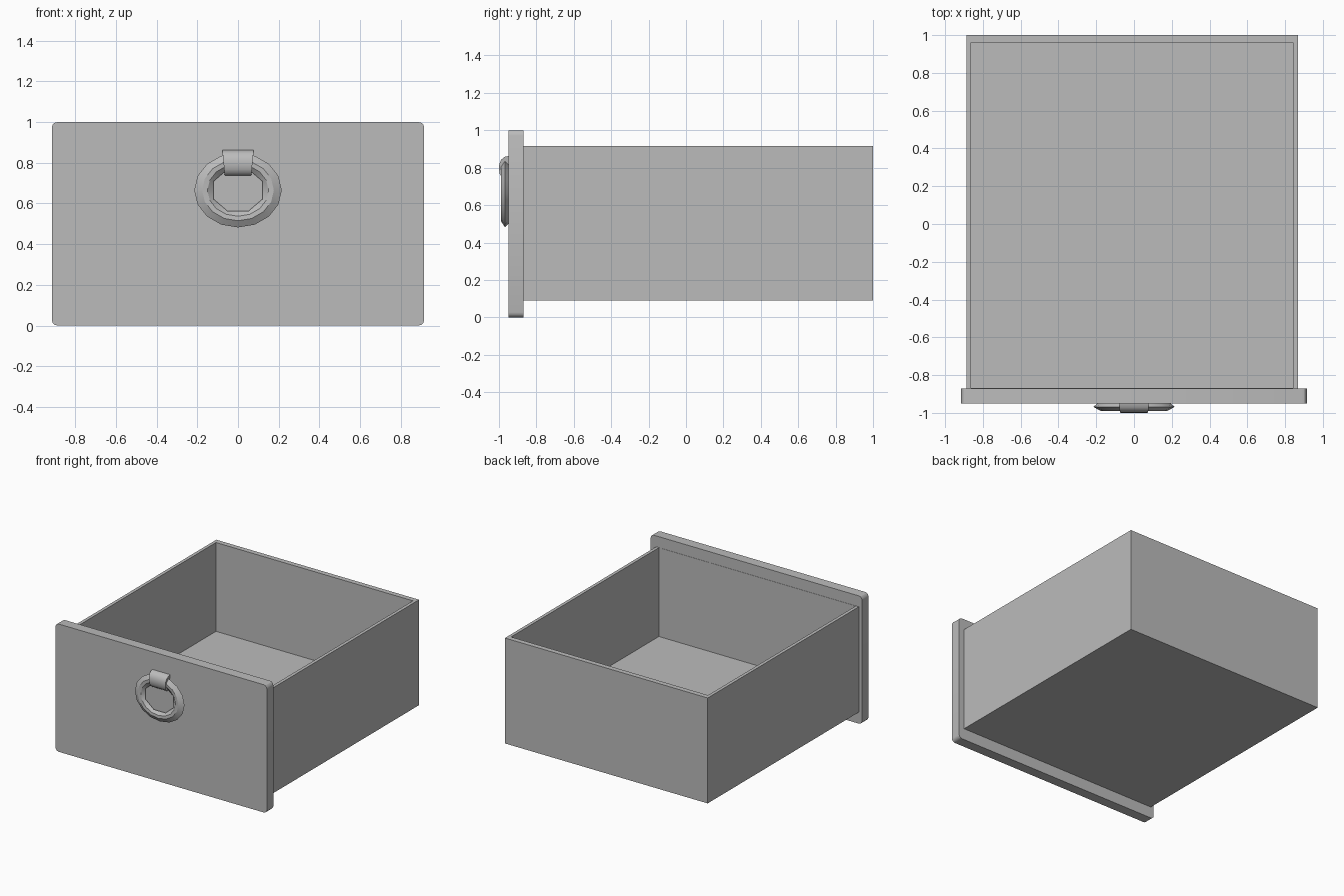
import bpy, bmesh, math

cube = bpy.data.objects.get("Cube")
if cube:
    bpy.data.objects.remove(cube, do_unlink=True)

grey = bpy.data.materials.new("plain_grey")
grey.use_nodes = True
grey.diffuse_color = (0.5, 0.5, 0.5, 1)
grey.node_tree.nodes["Principled BSDF"].inputs["Base Color"].default_value = (0.5, 0.5, 0.5, 1)


def finish(name, bm, smooth=0):
    """Turn a bmesh into a named, coloured object."""
    bmesh.ops.recalc_face_normals(bm, faces=bm.faces)
    mesh = bpy.data.meshes.new(name)
    bm.to_mesh(mesh)
    bm.free()
    obj = bpy.data.objects.new(name, mesh)
    bpy.context.collection.objects.link(obj)
    mesh.materials.append(grey)
    if smooth:
        bpy.ops.object.select_all(action="DESELECT")
        obj.select_set(True)
        bpy.context.view_layer.objects.active = obj
        bpy.ops.object.shade_smooth_by_angle(angle=math.radians(smooth))
    return obj


def box(bm, lo, hi):
    verts = bmesh.ops.create_cube(bm, size=1)["verts"]
    for v in verts:
        v.co = [(a + b) / 2 + c * (b - a) for a, b, c in zip(lo, hi, v.co)]
    return verts


# Open tray: the top face is inset to the wall thickness and sunk to the floor
X0, X1, Y0, Y1, Z0, Z1 = -0.888, 0.868, -0.87, 1.0, 0.09, 0.915
FLOOR, WALL = 0.22, 0.036
bm = bmesh.new()
box(bm, (X0, Y0, Z0), (X1, Y1, Z1))
top = max(bm.faces, key=lambda f: f.calc_center_median().z)
bmesh.ops.inset_individual(bm, faces=[top], thickness=WALL)
for v in top.verts:
    v.co.y = Y0 + 0.002 if v.co.y < 0 else Y1 - 0.04
well = bmesh.ops.extrude_discrete_faces(bm, faces=[top])["faces"][0]
for v in well.verts:
    v.co.z = FLOOR
finish("drawer_tray", bm)

# Front panel with its four corners rounded
bm = bmesh.new()
box(bm, (-0.915, -0.95, 0), (0.915, -0.87, 1))
corners = [e for e in bm.edges if abs(e.verts[0].co.y - e.verts[1].co.y) > 0.05]
bmesh.ops.bevel(bm, geom=corners, offset=0.027, segments=3, profile=0.5, affect="EDGES")
finish("front_panel", bm, 30)

# Pull ring: faceted section swept round an oval, with an eight-sided opening
SIDES = 16
RX, RZ, CZ = 0.215, 0.183, 0.665
section = [(1.0, -0.968), (0.82, -0.99), (0.70, -0.988),
           (0.61, -0.968), (0.70, -0.952), (0.9, -0.95)]
bm = bmesh.new()
loops = []
for i in range(SIDES):
    a = 2 * math.pi * (i + 1) / SIDES
    loop = []
    for r, y in section:
        if r < 0.65 and i % 2:
            r *= math.cos(math.pi / 8)
        loop.append(bm.verts.new((RX * r * math.cos(a), y, CZ + RZ * r * math.sin(a))))
    loops.append(loop)
for i, loop in enumerate(loops):
    after = loops[(i + 1) % SIDES]
    for j in range(len(section)):
        k = (j + 1) % len(section)
        bm.faces.new((loop[j], after[j], after[k], loop[k]))
finish("pull_ring", bm, 25)

# Clasp: rounded strap over the top of the ring, narrowing downwards
profile = [(-0.95, 0.862), (-0.97, 0.858), (-0.988, 0.843), (-0.998, 0.82),
           (-1.0, 0.795), (-0.996, 0.768), (-0.985, 0.748), (-0.97, 0.738), (-0.95, 0.738)]
bm = bmesh.new()
ends = []
for side in (-1, 1):
    ends.append([bm.verts.new((side * (0.065 + (z - 0.738) * 0.1), y, z)) for y, z in profile])
    bm.faces.new(ends[-1])
for j in range(len(profile)):
    k = (j + 1) % len(profile)
    bm.faces.new((ends[0][j], ends[0][k], ends[1][k], ends[1][j]))
finish("ring_clasp", bm, 40)
